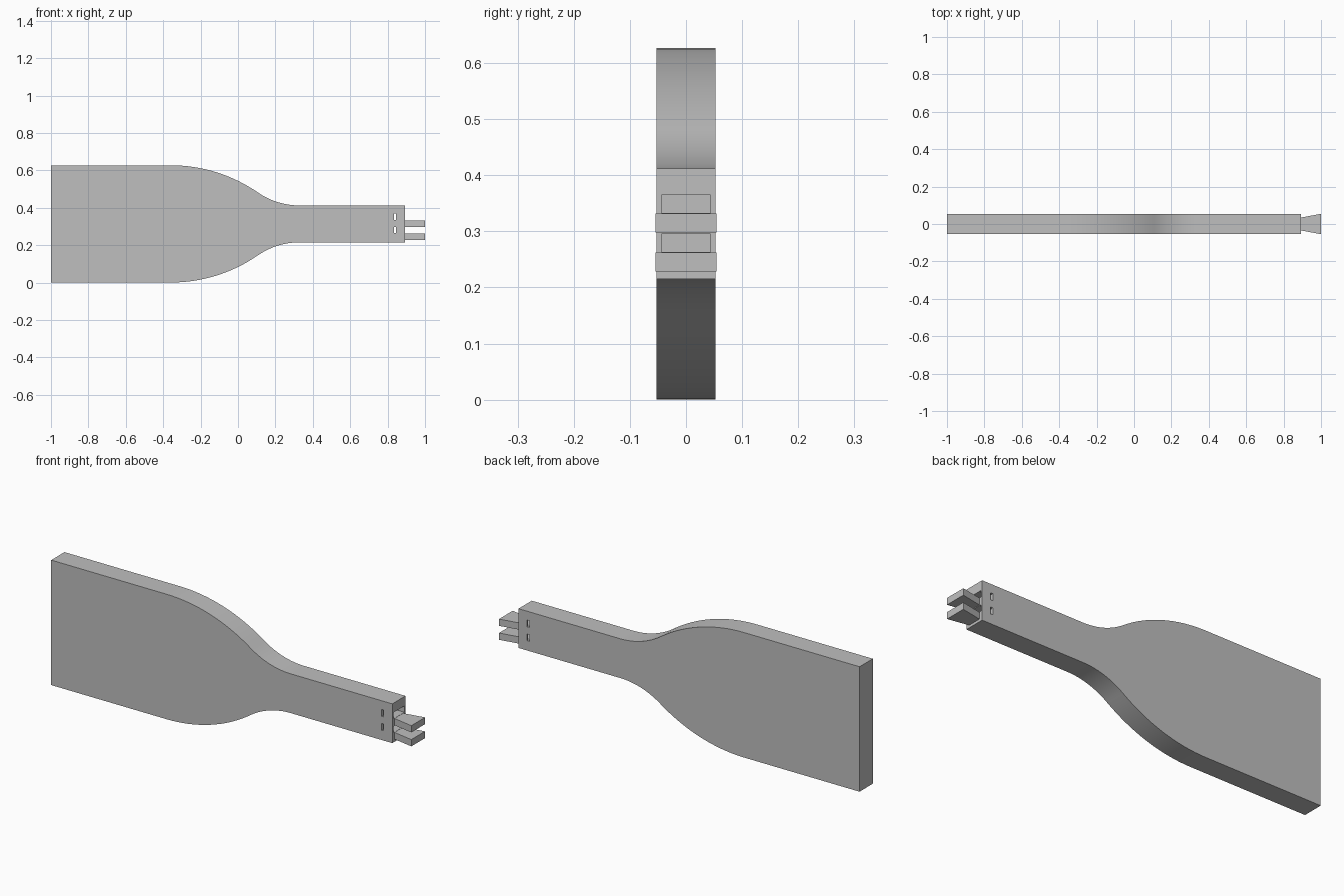
import bpy, bmesh, math
from mathutils import Vector

default = bpy.data.objects.get("Cube")
if default:
    bpy.data.objects.remove(default, do_unlink=True)

grey = bpy.data.materials.new("light grey")
grey.use_nodes = True
grey.diffuse_color = (0.52, 0.52, 0.52, 1)
grey.node_tree.nodes["Principled BSDF"].inputs["Base Color"].default_value = grey.diffuse_color


def prism(name, outline, axis, depth):
    """Close a flat outline of 3D points and extrude it along an axis."""
    bm = bmesh.new()
    face = bm.faces.new([bm.verts.new(p) for p in outline])
    new = bmesh.ops.extrude_face_region(bm, geom=[face])["geom"]
    bmesh.ops.translate(bm, vec=Vector(axis) * depth,
                        verts=[v for v in new if isinstance(v, bmesh.types.BMVert)])
    bmesh.ops.recalc_face_normals(bm, faces=bm.faces)
    mesh = bpy.data.meshes.new(name)
    bm.to_mesh(mesh)
    bm.free()
    mesh.materials.append(grey)
    obj = bpy.data.objects.new(name, mesh)
    bpy.context.collection.objects.link(obj)
    return obj


def flat_box(name, x0, x1, half0, half1, z0, z1):
    """Horizontal plate whose half width runs from half0 at x0 to half1 at x1."""
    outline = [(x0, -half0, z0), (x1, -half1, z0), (x1, half1, z0), (x0, half0, z0)]
    return prism(name, outline, (0, 0, 1), z1 - z0)


# Paddle outline: wide blade, two tangent arcs, narrow neck
MID, BLADE, NECK, HALF_Y = 0.3135, 0.3135, 0.0985, 0.0525
START, END, TIP = -0.36, 0.33, 0.893
turn = 2 * math.atan((BLADE - NECK) / (END - START))
radii = (END - START) / math.sin(turn)
r1, r2 = radii * 0.675, radii * 0.325
STEPS = 16
angles = [turn * i / STEPS for i in range(STEPS + 1)]
upper = [(-1, BLADE)]
upper += [(START + r1 * math.sin(a), BLADE - r1 * (1 - math.cos(a))) for a in angles]
upper += [(END - r2 * math.sin(a), NECK + r2 * (1 - math.cos(a))) for a in reversed(angles[:-1])]
upper += [(TIP, NECK)]
outline = [(x, -HALF_Y, MID + h) for x, h in upper]
outline += [(x, -HALF_Y, MID - h) for x, h in reversed(upper)]
paddle = prism("paddle_body", outline, (0, 1, 0), 2 * HALF_Y)

# Each level has an end pocket, a side window and a flared prong
cutters = []
for label, z in (("lower", 0.263), ("upper", 0.333)):
    cutters.append(flat_box(label + "_pocket", 0.832, 0.95, 0.044, 0.044, z, z + 0.032))
    cutters.append(flat_box(label + "_window", 0.833, 0.845, 0.1, 0.1, z + 0.001, z + 0.035))
    flat_box(label + "_prong", 0.88, 1.0, 0.032, 0.0545, z - 0.035, z - 0.001)

for cutter in cutters:
    cutter.hide_render = True
    cut = paddle.modifiers.new(cutter.name, "BOOLEAN")
    cut.operation, cut.solver, cut.object = "DIFFERENCE", "EXACT", cutter

# Bake the cuts, then drop the cutters
bpy.context.view_layer.update()
baked = bpy.data.meshes.new_from_object(
    paddle.evaluated_get(bpy.context.evaluated_depsgraph_get()))
paddle.modifiers.clear()
paddle.data = baked
for cutter in cutters:
    bpy.data.objects.remove(cutter, do_unlink=True)

# Smooth the curved shoulders, keep the edges sharp
for obj in bpy.context.selected_objects:
    obj.select_set(False)
bpy.context.view_layer.objects.active = paddle
paddle.select_set(True)
bpy.ops.object.shade_smooth_by_angle(angle=math.radians(30))
